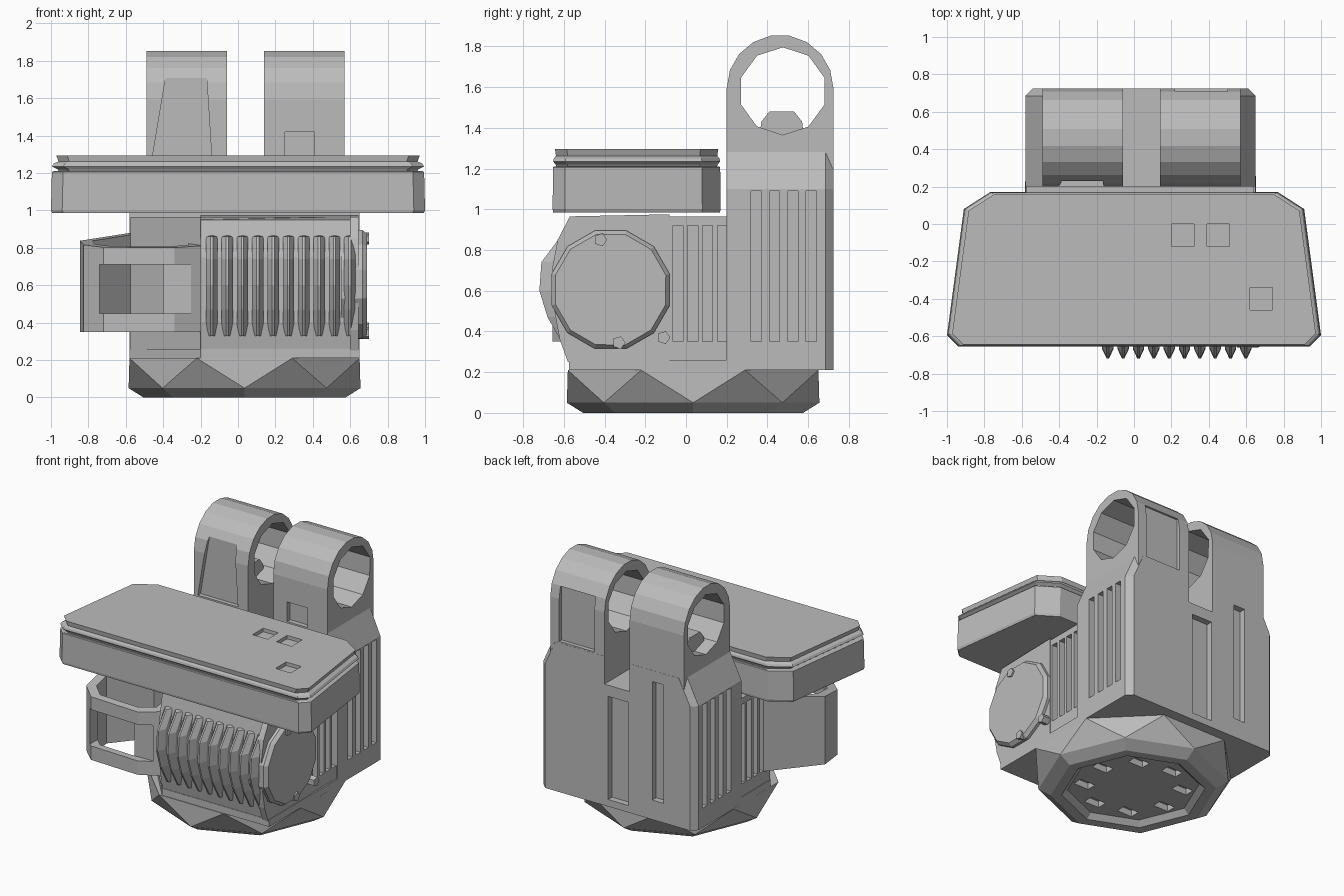
import bpy, bmesh, math
from mathutils import Matrix, Vector

if "Cube" in bpy.data.objects:
    bpy.data.objects.remove(bpy.data.objects["Cube"])

grey = bpy.data.materials.new("cast_grey")
grey.use_nodes = True
COLOR = (0.5, 0.5, 0.5, 1)
grey.diffuse_color = COLOR
grey.node_tree.nodes["Principled BSDF"].inputs["Base Color"].default_value = COLOR
MID = 0.035  # housing centre line in x and y


def finish(name, bm):
    bmesh.ops.recalc_face_normals(bm, faces=bm.faces)
    mesh = bpy.data.meshes.new(name)
    bm.to_mesh(mesh)
    bm.free()
    mesh.materials.append(grey)
    ob = bpy.data.objects.new(name, mesh)
    bpy.context.collection.objects.link(ob)
    return ob


def loft(name, rings):
    bm = bmesh.new()
    vs = [[bm.verts.new(p) for p in r] for r in rings]
    n = len(vs[0])
    for a, b in zip(vs, vs[1:]):
        for i in range(n):
            bm.faces.new((a[i], a[(i + 1) % n], b[(i + 1) % n], b[i]))
    bm.faces.new(vs[0])
    bm.faces.new(vs[-1])
    return finish(name, bm)


def prism_x(name, prof, x0, x1):
    return loft(name, [[(x, y, z) for y, z in prof] for x in (x0, x1)])


def prism_z(name, plan, z0, z1):
    return loft(name, [[(x, y, z) for x, y in plan] for z in (z0, z1)])


def circle(cy, cz, r, n, turn=0.0):
    return [(cy + r * math.cos(turn + math.tau * i / n),
             cz + r * math.sin(turn + math.tau * i / n)) for i in range(n)]


def boxes(name, spans):
    # each span is (x0, x1, y0, y1, z0, z1)
    bm = bmesh.new()
    for x0, x1, y0, y1, z0, z1 in spans:
        mid = Vector((x0 + x1, y0 + y1, z0 + z1)) / 2
        size = Matrix.Diagonal((x1 - x0, y1 - y0, z1 - z0, 1))
        bmesh.ops.create_cube(bm, size=1, matrix=Matrix.Translation(mid) @ size)
    return finish(name, bm)


def cut(ob, cutter):
    cutter.hide_render = True
    mod = ob.modifiers.new("cut", "BOOLEAN")
    mod.operation, mod.solver, mod.object = "DIFFERENCE", "EXACT", cutter
    bpy.context.view_layer.objects.active = ob
    bpy.ops.object.modifier_apply(modifier=mod.name)
    bpy.data.objects.remove(cutter)


# faceted base: rings of eight, turned against each other, hollowed below
bm = bmesh.new()
for r, z, turn in ((0.666, 0.21, math.pi / 8), (0.62, 0.05, 0), (0.54, 0, 0)):
    for x, y in circle(MID, MID, r, 8, turn):
        bm.verts.new((x, y, z))
bmesh.ops.convex_hull(bm, input=bm.verts)
base = finish("base", bm)
cut(base, loft("base_recess", [[(x, y, z) for x, y in circle(MID, MID, r, 8)]
                               for r, z in ((0.49, -0.02), (0.43, 0.035))]))
cut(base, boxes("bolt_pockets", [(x - 0.06, x + 0.06, y - 0.035, y + 0.035, -0.1, 0.08)
                                 for x, y in circle(MID, MID, 0.32, 8, 0.2)]))

# foot plate between base and housing, its front right corner cut away
prism_z("foot_plate", [(-0.58, -0.13), (-0.2, -0.575), (0.65, -0.575), (0.65, 0.685), (0.61, 0.725),
                       (-0.54, 0.725), (-0.58, 0.685)], 0.21, 0.26)

# grooves shared by both sides of the housing
grooves = []
for y, top in [(-0.04 + 0.073 * i, 0.92) for i in range(4)] + [(0.345 + 0.09 * i, 1.09) for i in range(4)]:
    for x in (-0.6, 0.67):
        grooves.append((x - 0.08, x + 0.08, y - 0.025, y + 0.025, 0.35, top))

# front housing with a slanted right corner behind the bracket
front = prism_z("front_housing", [(-0.575, 0.25), (-0.575, -0.13), (-0.2, -0.56), (0.64, -0.25), (0.64, 0.25)],
                0.25, 0.965)
cut(front, boxes("front_grooves", grooves[:8]))
prism_x("drum_housing", [(-0.1, 0.25), (-0.57, 0.25), (-0.6, 0.4), (-0.61, 0.75), (-0.57, 0.95),
                         (-0.1, 0.975)], -0.2, 0.62)

# rear housing with sloped shoulders and trimmed corners
rear = loft("rear_housing", [[(x0, 0.2, z), (x1, 0.2, z), (x1, 0.685, z), (x1 - 0.04, 0.725, z),
                              (x0 + 0.04, 0.725, z), (x0, 0.685, z)]
                             for x0, x1, z in ((-0.58, 0.65, 0.22), (-0.58, 0.65, 1.1), (-0.49, 0.57, 1.28))])
cut(rear, boxes("rear_grooves", grooves[8:] + [(-0.06, 0.14, 0.1, 0.8, 1.08, 1.4)]))
cut(rear, boxes("back_slots", [(-0.05, 0.11, 0.68, 0.8, 0.26, 1.0),
                               (-0.33, -0.24, 0.68, 0.8, 0.35, 1.2)]))

# two pivot lugs
dome = [(0.462 + 0.262 * math.cos(a), 1.594 + 0.262 * math.sin(a))
        for a in [math.pi * i / 9 for i in range(10)]]
lug_profile = [(0.2, 1.2), (0.724, 1.2)] + dome
for side, x0 in (("right", -0.49), ("left", 0.14)):
    lug = prism_x(side + "_lug", lug_profile, x0, x0 + 0.43)
    cut(lug, prism_x("bore", circle(0.475, 1.58, 0.215, 10, 0.31), x0 - 0.1, x0 + 0.55))
    if side == "right":
        panel = [[(x, y, z) for x, z in ((-0.46, 1.27), (-0.14, 1.27), (-0.17, 1.75), (-0.38, 1.75))]
                 for y in (0.1, 0.23)]
        cut(lug, loft("front_panel", panel))
    else:
        cut(lug, boxes("lug_slots", [(0.25, 0.41, 0.1, 0.235, 1.25, 1.42),
                                     (0.22, 0.5, 0.695, 0.8, 1.29, 1.68)]))
# stop block in the bottom of the right bore
prism_x("bore_stop", [(0.36, 1.35), (0.58, 1.35), (0.57, 1.43), (0.53, 1.48), (0.41, 1.48), (0.37, 1.43)], -0.4, -0.2)

# cooling fins on the drum
fin = [(-0.5, 0.32), (-0.6, 0.33), (-0.68, 0.47), (-0.72, 0.6), (-0.71, 0.74), (-0.62, 0.86), (-0.5, 0.88)]
for i in range(10):
    x = -0.14 + 0.082 * i
    loft("cooling_fin", [[(x - 0.03, y * 0.86 - 0.05, z) for y, z in fin],
                         [(x - 0.006, y, z) for y, z in fin],
                         [(x + 0.006, y, z) for y, z in fin],
                         [(x + 0.03, y * 0.86 - 0.05, z) for y, z in fin]])

# end plate and round cap with bolts
prism_x("end_plate", [(-0.08, 0.25), (-0.58, 0.25), (-0.62, 0.36), (-0.655, 0.55), (-0.655, 0.72),
                      (-0.63, 0.85), (-0.57, 0.965), (-0.08, 0.975)], 0.6, 0.645)
loft("end_cap", [[(x, y, z) for y, z in circle(-0.37, 0.605, r, 12, 0.26)]
                 for x, r in ((0.55, 0.3), (0.665, 0.3), (0.69, 0.28))])
for y, z in ((-0.42, 0.85), (-0.33, 0.345), (-0.11, 0.37)):
    prism_x("cap_bolt", circle(y, z, 0.033, 5), 0.62, 0.7)

# hollow side bracket
plan = [(-0.845, -0.37), (-0.825, -0.54), (-0.72, -0.64), (-0.34, -0.655), (-0.2, -0.58),
        (-0.2, -0.2), (-0.58, -0.05)]
centre = Vector((-0.52, -0.4))


def plan_ring(scale, lift):
    pts = [centre + (Vector(p) - centre) * scale for p in plan]
    # the top rim drops towards the front
    return [(p.x, p.y, lift(p.y)) for p in pts]


bracket = loft("side_bracket", [plan_ring(1, lambda y: 0.35), plan_ring(1, lambda y: 0.86 + 0.13 * (y + 0.2))])
cut(bracket, loft("bracket_hollow", [plan_ring(0.8, lambda y: 0.1), plan_ring(0.8, lambda y: 1.0)]))
cut(bracket, boxes("bracket_window", [(-0.74, -0.25, -0.8, -0.5, 0.45, 0.71)]))
boxes("bracket_latch", [(-0.4, -0.24, -0.6, -0.55, 0.43, 0.72)])

# wide tray and its lid
half = [(0.94, -0.655), (1.0, -0.595), (0.91, 0.08), (0.77, 0.17)]
tray_plan = half + [(-x, y) for x, y in reversed(half)]


def tray_ring(z, s):
    return [(x * s, -0.24 + (y + 0.24) * s, z) for x, y in tray_plan]


loft("tray", [tray_ring(z, s) for z, s in ((0.985, 0.993), (1.0, 1.0), (1.205, 0.995), (1.21, 0.985))])
lid = loft("tray_lid", [tray_ring(z, s) for z, s in
                        ((1.2, 0.95), (1.22, 0.965), (1.235, 0.995), (1.25, 0.985), (1.262, 0.96), (1.295, 0.972))])
cut(lid, boxes("lid_pockets", [(x - 0.06, x + 0.06, y - 0.06, y + 0.06, 1.27, 1.4)
                               for x, y in ((0.26, -0.06), (0.45, -0.06), (0.68, -0.4))]))
